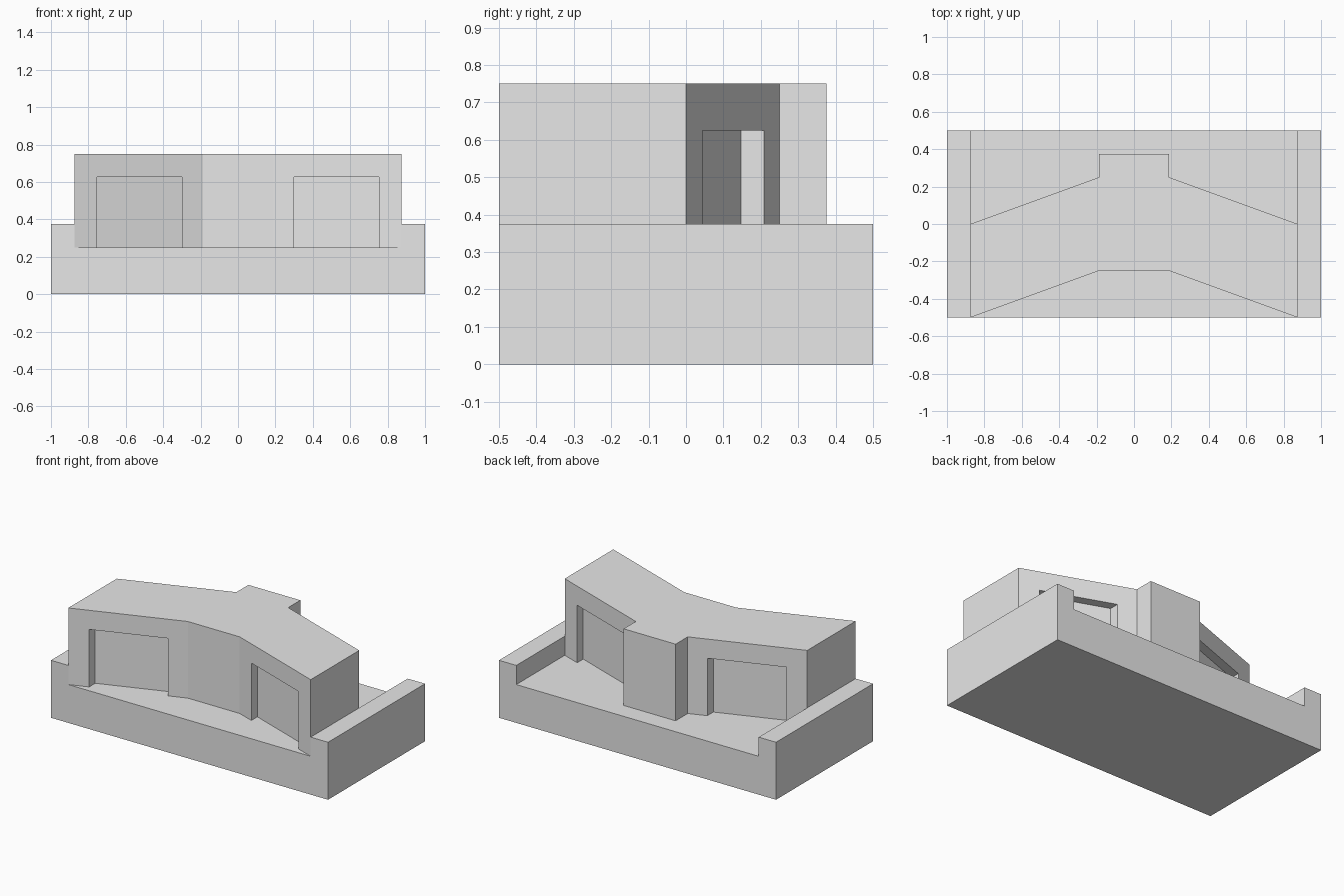
import bpy
import bmesh

cube = bpy.data.objects.get("Cube")
if cube:
    bpy.data.objects.remove(cube, do_unlink=True)

# Single plain grey
grey = bpy.data.materials.new("plain_grey")
grey.use_nodes = True
grey.diffuse_color = (0.8, 0.8, 0.8, 1)
grey.node_tree.nodes["Principled BSDF"].inputs["Base Color"].default_value = (0.8, 0.8, 0.8, 1)


def prism(name, outline, bottom, top):
    """Extrude a plan outline vertically."""
    bm = bmesh.new()
    face = bm.faces.new([bm.verts.new((x, y, bottom)) for x, y in outline])
    moved = bmesh.ops.extrude_face_region(bm, geom=[face])["geom"]
    verts = [v for v in moved if isinstance(v, bmesh.types.BMVert)]
    bmesh.ops.translate(bm, verts=verts, vec=(0, 0, top - bottom))
    bmesh.ops.recalc_face_normals(bm, faces=bm.faces)
    mesh = bpy.data.meshes.new(name)
    bm.to_mesh(mesh)
    bm.free()
    mesh.materials.append(grey)
    obj = bpy.data.objects.new(name, mesh)
    bpy.context.collection.objects.link(obj)
    return obj


def box(name, x0, x1, bottom, top):
    return prism(name, [(x0, -0.5), (x1, -0.5), (x1, 0.5), (x0, 0.5)], bottom, top)


END, MID = 0.875, 0.1875
FLOOR, ROOF = 0.25, 0.75

# Ground slab and raised side walls
box("ground_slab", -END, END, 0, FLOOR)
box("left_side_wall", END, 1, 0, 0.375)
box("right_side_wall", -1, -END, 0, 0.375)

# Angled building with a square bay at the back
half = [(MID, -0.25), (END, -0.5), (END, 0), (MID, 0.25), (MID, 0.375)]
building = prism("building", half + [(-x, y) for x, y in reversed(half)], FLOOR, ROOF)


def wall_y(x, end_y):
    """Depth of a slanted wall that starts at end_y on the building's end."""
    return end_y + 0.25 * (END - x) / (END - MID)


# Shallow door recesses in all four slanted walls
DEPTH, IN, OUT = 0.0625, 0.3, 0.755
for side in (1, -1):
    for end_y, inward in ((-0.5, 1), (0, -1)):
        a, b = wall_y(IN, end_y), wall_y(OUT, end_y)
        deep, clear = inward * DEPTH, -inward * 0.1
        outline = [(side * IN, a + clear), (side * OUT, b + clear),
                   (side * OUT, b + deep), (side * IN, a + deep)]
        cutter = prism("door_cutter", outline, FLOOR - 0.1, 0.625)
        cutter.hide_render = True
        mod = building.modifiers.new("door_recess", 'BOOLEAN')
        mod.operation = 'DIFFERENCE'
        mod.solver = 'EXACT'
        mod.object = cutter
        bpy.context.view_layer.objects.active = building
        bpy.ops.object.modifier_apply(modifier=mod.name)
        bpy.data.objects.remove(cutter, do_unlink=True)
